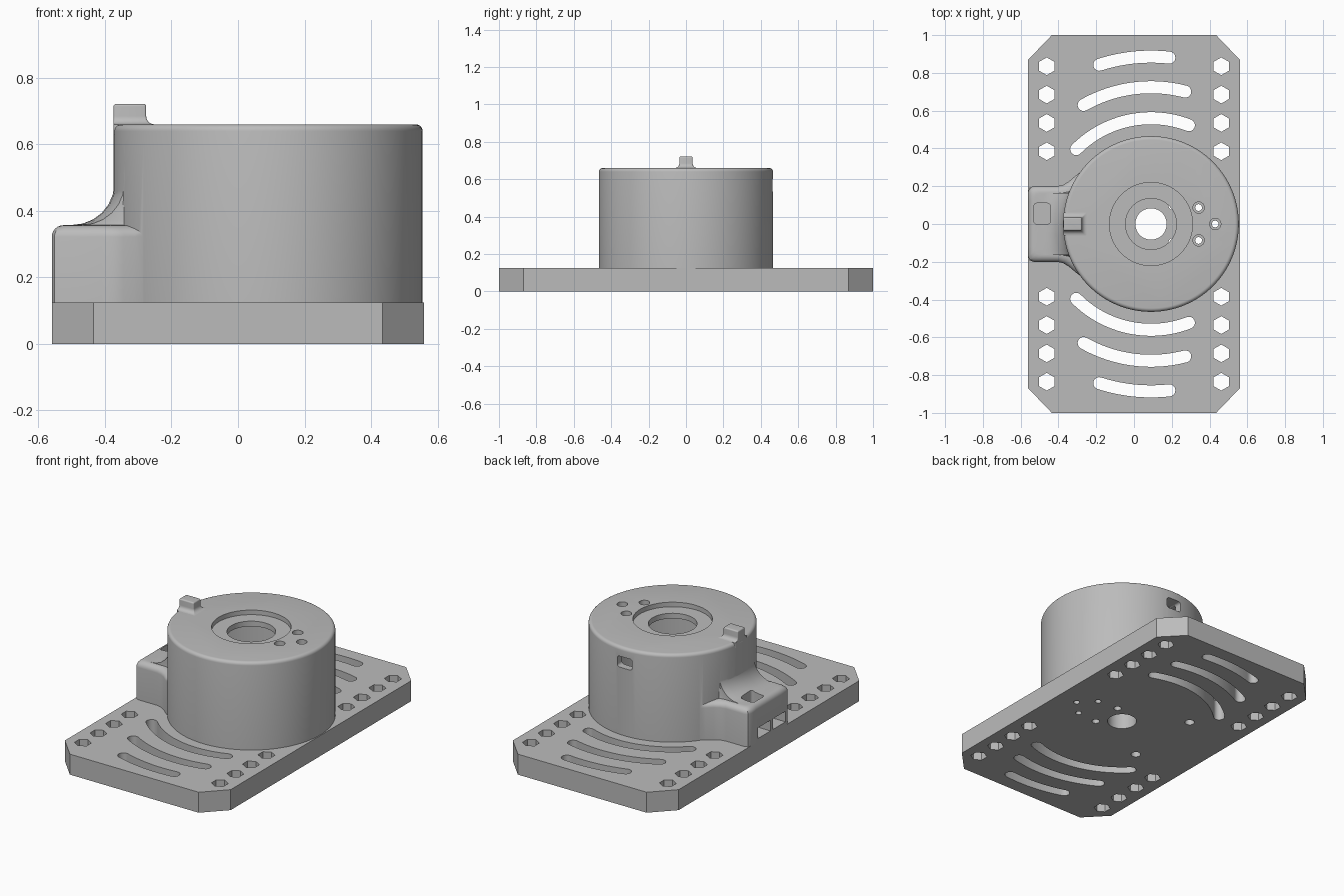
import bpy, bmesh
from math import sin, cos, pi, radians, sqrt, hypot, atan2

if "Cube" in bpy.data.objects:
    bpy.data.objects.remove(bpy.data.objects["Cube"])

gray = bpy.data.materials.new("plain_gray")
gray.use_nodes = True
COLOR = (0.5, 0.5, 0.5, 1)
gray.diffuse_color = COLOR
gray.node_tree.nodes["Principled BSDF"].inputs["Base Color"].default_value = COLOR

AXIS_X, BODY_R = 0.09, 0.465
PLATE_TOP, BODY_TOP = 0.125, 0.66


def loft(bm, rings):
    """Skin a stack of equal-length rings and cap both ends."""
    loops = [[bm.verts.new(p) for p in ring] for ring in rings]
    n = len(loops[0])
    for a, b in zip(loops, loops[1:]):
        for i in range(n):
            j = (i + 1) % n
            bm.faces.new((a[i], a[j], b[j], b[i]))
    bm.faces.new(loops[0][::-1])
    bm.faces.new(loops[-1])


def prism(bm, outline, z0, z1):
    loft(bm, [[(x, y, z) for x, y in outline] for z in (z0, z1)])


def circle(x, y, r, n=32, turn=0.0):
    return [(x + r * cos(2 * pi * i / n + turn), y + r * sin(2 * pi * i / n + turn))
            for i in range(n)]


def lathe(bm, profile, n=128):
    """Turn a (radius, height) profile about the body axis."""
    loft(bm, [[(x, y, z) for x, y in circle(AXIS_X, 0, r, n)] for r, z in profile])


def rounded_rect(x0, x1, y0, y1, r, steps=4):
    pts = []
    corners = ((x1 - r, y1 - r), (x0 + r, y1 - r), (x0 + r, y0 + r), (x1 - r, y0 + r))
    for k, (cx, cy) in enumerate(corners):
        for s in range(steps + 1):
            a = pi / 2 * (k + s / steps)
            pts.append((cx + r * cos(a), cy + r * sin(a)))
    return pts


def arc_slot(r, half, a0, a1, side, steps=24):
    """Round-ended slot that follows an arc about the body axis."""
    pts = []
    for radius, start, end in ((r + half, a0, a1), (r - half, a1, a0)):
        for i in range(steps + 1):
            a = radians(start + (end - start) * i / steps)
            pts.append((AXIS_X + radius * cos(a), radius * sin(a)))
        # round end cap at the finishing angle
        a = radians(end)
        cx, cy = AXIS_X + r * cos(a), r * sin(a)
        first = a if radius > r else a + pi
        for i in range(1, 8):
            b = first + pi * i / 8
            pts.append((cx + half * cos(b), cy + half * sin(b)))
    return [(x, y * side) for x, y in pts]


def finish(name, bm):
    bmesh.ops.recalc_face_normals(bm, faces=bm.faces)
    mesh = bpy.data.meshes.new(name)
    bm.to_mesh(mesh)
    bm.free()
    mesh.materials.append(gray)
    obj = bpy.data.objects.new(name, mesh)
    bpy.context.collection.objects.link(obj)
    return obj


def combine(target, bm, operation="DIFFERENCE"):
    """Apply one boolean step and discard the helper."""
    helper = finish("helper", bm)
    helper.hide_render = True
    mod = target.modifiers.new("step", "BOOLEAN")
    mod.operation, mod.object, mod.solver = operation, helper, "EXACT"
    bpy.context.view_layer.update()
    result = bpy.data.meshes.new_from_object(
        target.evaluated_get(bpy.context.evaluated_depsgraph_get()))
    target.modifiers.clear()
    target.data = result
    bpy.data.objects.remove(helper)


def smooth(obj):
    bpy.ops.object.select_all(action="DESELECT")
    obj.select_set(True)
    bpy.context.view_layer.objects.active = obj
    bpy.ops.object.shade_smooth_by_angle(angle=radians(30))


# Base plate with chamfered corners
bm = bmesh.new()
prism(bm, [(0.56, -0.87), (0.56, 0.87), (0.435, 1), (-0.435, 1),
           (-0.56, 0.87), (-0.56, -0.87), (-0.435, -1), (0.435, -1)], 0, PLATE_TOP)
plate = finish("base_plate", bm)

# Plate openings: hexagon rows, arc slots, shaft hole and screw holes
bm = bmesh.new()
for side in (-1, 1):
    for i in range(4):
        for x in (-0.462, 0.462):
            prism(bm, circle(x, side * (0.385 + 0.15 * i), 0.047, 6, pi / 6), -0.1, 0.3)
    for r, a0, a1 in ((0.56, 69, 135), (0.724, 75.5, 119.5), (0.886, 83.7, 108)):
        prism(bm, arc_slot(r, 0.032, a0, a1, side), -0.1, 0.3)
    for x, y, r in ((0.342, 0.087, 0.018), (0.205, 0.097, 0.022), (-0.215, 0.24, 0.028)):
        prism(bm, circle(x, side * y, r, 20), -0.1, 0.3)
prism(bm, circle(0.43, 0, 0.018, 20), -0.1, 0.3)
prism(bm, circle(AXIS_X, 0, 0.083, 48), -0.1, 0.3)
combine(plate, bm)
smooth(plate)

# Round housing with a softened top rim
bm = bmesh.new()
rim = [(BODY_R - 0.02 * (1 - cos(a)), BODY_TOP - 0.02 * (1 - sin(a)))
       for a in (radians(18 * k) for k in range(6))]
lathe(bm, [(BODY_R, PLATE_TOP)] + rim)
body = finish("housing", bm)


# Connector block flowing into the housing wall
def wall_x(y):
    return AXIS_X - sqrt(BODY_R ** 2 - y ** 2)


half = [(-0.56, 0), (-0.56, 0.06), (-0.56, 0.12), (-0.56, 0.172), (-0.552, 0.192),
        (-0.532, 0.2), (-0.41, 0.2), (-0.375, 0.207), (-0.345, 0.225),
        (-0.31, 0.255), (-0.27, 0.285)]
ROUND, SWEEP, LEDGE = 0.035, 0.125, 0.357


def block_ring(z, inset, sweep=None):
    pts = []
    for x, y in half:
        x, y = x + inset, max(y - inset, 0) if y > 0.15 else y * (1 - inset)
        if sweep is not None:
            inner = wall_x(y) + 0.003
            x = inner + (max(x, wall_x(y) - SWEEP) - inner) * sweep
        pts.append((x, y, z))
    return pts + [(x, -y, z) for x, y, z in pts[:0:-1]]


quarter = [radians(15 * k) for k in range(7)]
bm = bmesh.new()
loft(bm, [block_ring(PLATE_TOP, 0)]
     + [block_ring(LEDGE - ROUND * (1 - sin(a)), ROUND * (1 - cos(a))) for a in quarter]
     + [block_ring(LEDGE + 0.0005 + SWEEP * (1 - cos(a)), ROUND, 1 - sin(a)) for a in quarter])
combine(body, bm, "UNION")

# Hollow interior, top recess and shaft opening
bm = bmesh.new()
lathe(bm, [(0.42, 0.05), (0.42, 0.6), (0.135, 0.6), (0.135, 0.632), (0.22, 0.632), (0.22, 0.75)])
combine(body, bm)

# Cap screw holes, ledge pocket, side sockets and rear window
bm = bmesh.new()
for x, y in ((0.342, 0.087), (0.342, -0.087), (0.43, 0)):
    prism(bm, circle(x, y, 0.03, 24), 0.55, 0.75)
prism(bm, rounded_rect(-0.53, -0.443, 0, 0.11, 0.015), 0.29, 0.45)
for y in (0.045, -0.1):
    prism(bm, [(-0.6, y - 0.06), (-0.48, y - 0.06), (-0.48, y + 0.06), (-0.6, y + 0.06)],
          0.145, 0.21)
outline = rounded_rect(AXIS_X - 0.05, AXIS_X + 0.05, 0.535, 0.602, 0.015)
loft(bm, [[(x, y, z) for x, z in outline] for y in (0.38, 0.55)])
combine(body, bm)
smooth(body)

# Pointer tab on the top rim, flared at its foot
bm = bmesh.new()
levels = [(0.63, 0.025)]
levels += [(0.685 - 0.025 * cos(a), 0.025 * (1 - sin(a))) for a in quarter]
levels += [(0.722 - 0.008 * (1 - sin(a)), -0.008 * (1 - cos(a))) for a in quarter]
loft(bm, [[(x, y, z) for x, y in rounded_rect(
    -0.374 - min(f, 0), -0.276 + f, -0.035 - f, 0.035 + f, 0.006)] for z, f in levels])
smooth(finish("pointer_tab", bm))
